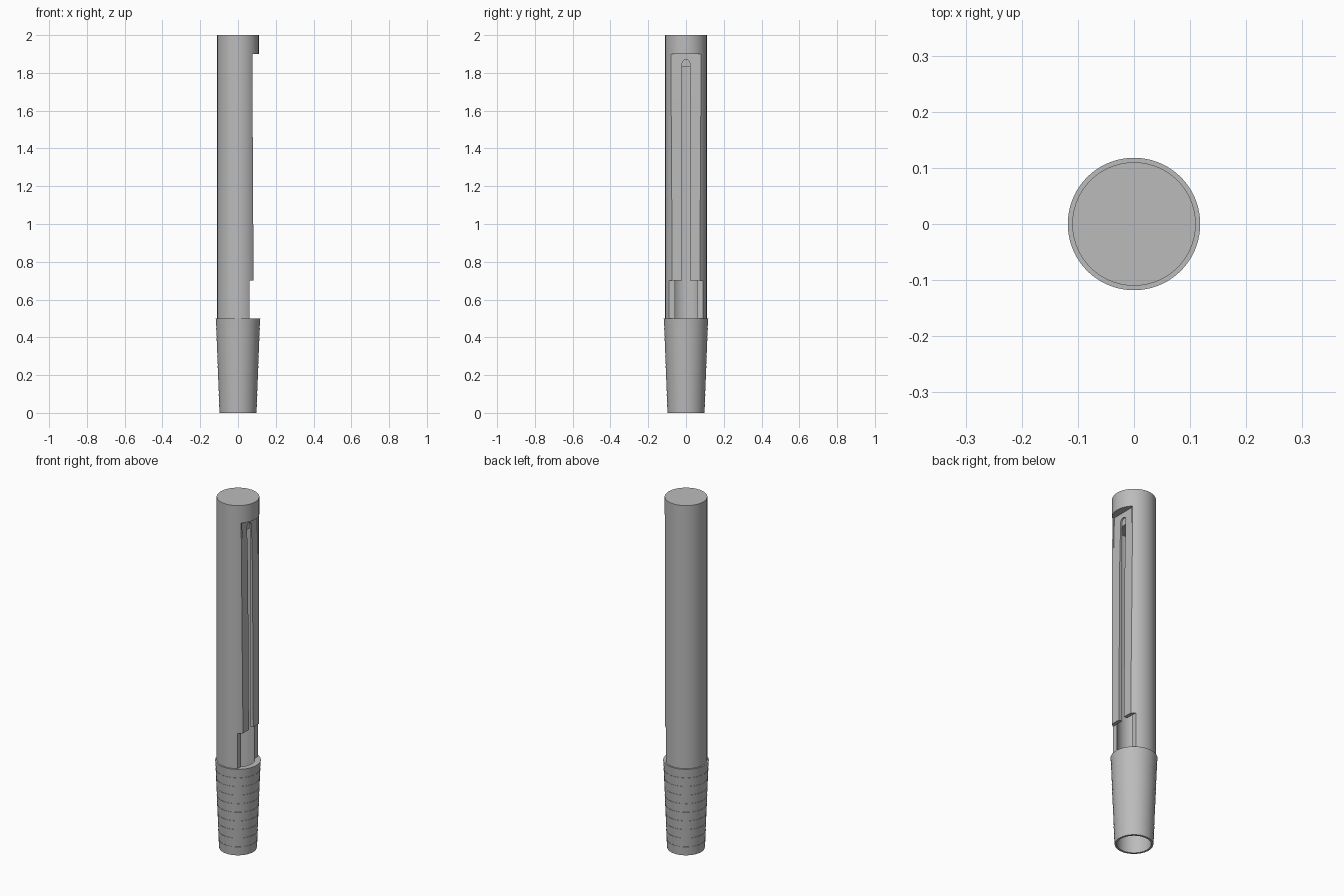
import bpy
import bmesh
import math

cube = bpy.data.objects.get("Cube")
if cube:
    bpy.data.objects.remove(cube)

SIDES = 96
R, BORE = 0.11, 0.086
FLAT = 0.062                      # depth of the flat table on the tube
PLATE_LOW, PLATE_HIGH = 0.7, 1.9

grey = bpy.data.materials.new("plain_grey")
grey.use_nodes = True
colour = (0.5, 0.5, 0.5, 1)
grey.diffuse_color = colour
grey.node_tree.nodes["Principled BSDF"].inputs["Base Color"].default_value = colour


def finish(name, bm):
    bmesh.ops.recalc_face_normals(bm, faces=bm.faces)
    mesh = bpy.data.meshes.new(name)
    bm.to_mesh(mesh)
    bm.free()
    mesh.materials.append(grey)
    obj = bpy.data.objects.new(name, mesh)
    bpy.context.collection.objects.link(obj)
    return obj


def lathe(name, profile):
    """Spin an (r, z) outline; ends are capped with flat discs."""
    bm = bmesh.new()
    rings = [[bm.verts.new((r * math.cos(a), r * math.sin(a), z))
              for a in (math.tau * i / SIDES for i in range(SIDES))]
             for r, z in profile]
    for low, high in zip(rings, rings[1:]):
        for i in range(SIDES):
            j = (i + 1) % SIDES
            bm.faces.new((low[i], low[j], high[j], high[i]))
    bm.faces.new(rings[0])
    bm.faces.new(rings[-1])
    return finish(name, bm)


def prism(name, outline, direction):
    """Extrude a closed 3D outline along a direction."""
    bm = bmesh.new()
    face = bm.faces.new([bm.verts.new(p) for p in outline])
    new = bmesh.ops.extrude_face_region(bm, geom=[face])["geom"]
    verts = [v for v in new if isinstance(v, bmesh.types.BMVert)]
    bmesh.ops.translate(bm, verts=verts, vec=direction)
    return finish(name, bm)


def side_prism(name, xz, half_width):
    return prism(name, [(x, -half_width, z) for x, z in xz], (0, 2 * half_width, 0))


def combine(obj, cutter, operation="DIFFERENCE"):
    mod = obj.modifiers.new(cutter.name, "BOOLEAN")
    mod.operation, mod.solver, mod.object = operation, "EXACT", cutter
    bpy.context.view_layer.objects.active = obj
    bpy.ops.object.modifier_apply(modifier=mod.name)
    bpy.data.objects.remove(cutter)


def smooth(obj):
    bpy.ops.object.select_all(action="DESELECT")
    obj.select_set(True)
    bpy.context.view_layer.objects.active = obj
    bpy.ops.object.shade_smooth_by_angle(angle=math.radians(25))


# Main tube with a tapered, barbed socket at the foot
outline = []
for k in range(10):
    base = 0.097 + 0.0019 * k
    outline += [(base, 0.05 * k), (base + 0.0035, 0.05 * (k + 1))]
outline[-1] = (0.118, 0.5)
body = lathe("tube_body", outline + [(R, 0.5), (R, 2)])

# Flat table and hollow bore
combine(body, side_prism("table_cut", [(FLAT, 0.5), (0.3, 0.5),
                                       (0.3, PLATE_HIGH), (FLAT, PLATE_HIGH)], 0.3))
combine(body, lathe("bore_cut", [(BORE, -0.1), (BORE, 1.83)]))
smooth(body)

# Tapered plate lying on the table, trimmed to the tube's curve
plate = lathe("reed_plate", [(R, PLATE_LOW), (R, PLATE_HIGH)])
combine(plate, side_prism("taper", [(FLAT, 0.6), (0.083, 0.6), (0.075, 2), (FLAT, 2)], 0.3),
        "INTERSECT")

# Shallow ramp between the side rails near the tip
combine(plate, side_prism("ramp_cut", [(0.0773, 1.6), (0.1, 1.6), (0.1, 2), (0.067, 2)], 0.07))

# Long slot with a rounded upper end
slot_r = 0.02
arc = [(0, slot_r * math.cos(a), 1.85 + slot_r * math.sin(a))
       for a in (math.pi * i / 16 for i in range(17))]
combine(plate, prism("slot_cut", [(0, -slot_r, 0.6), (0, slot_r, 0.6)] + arc, (0.3, 0, 0)))
smooth(plate)
